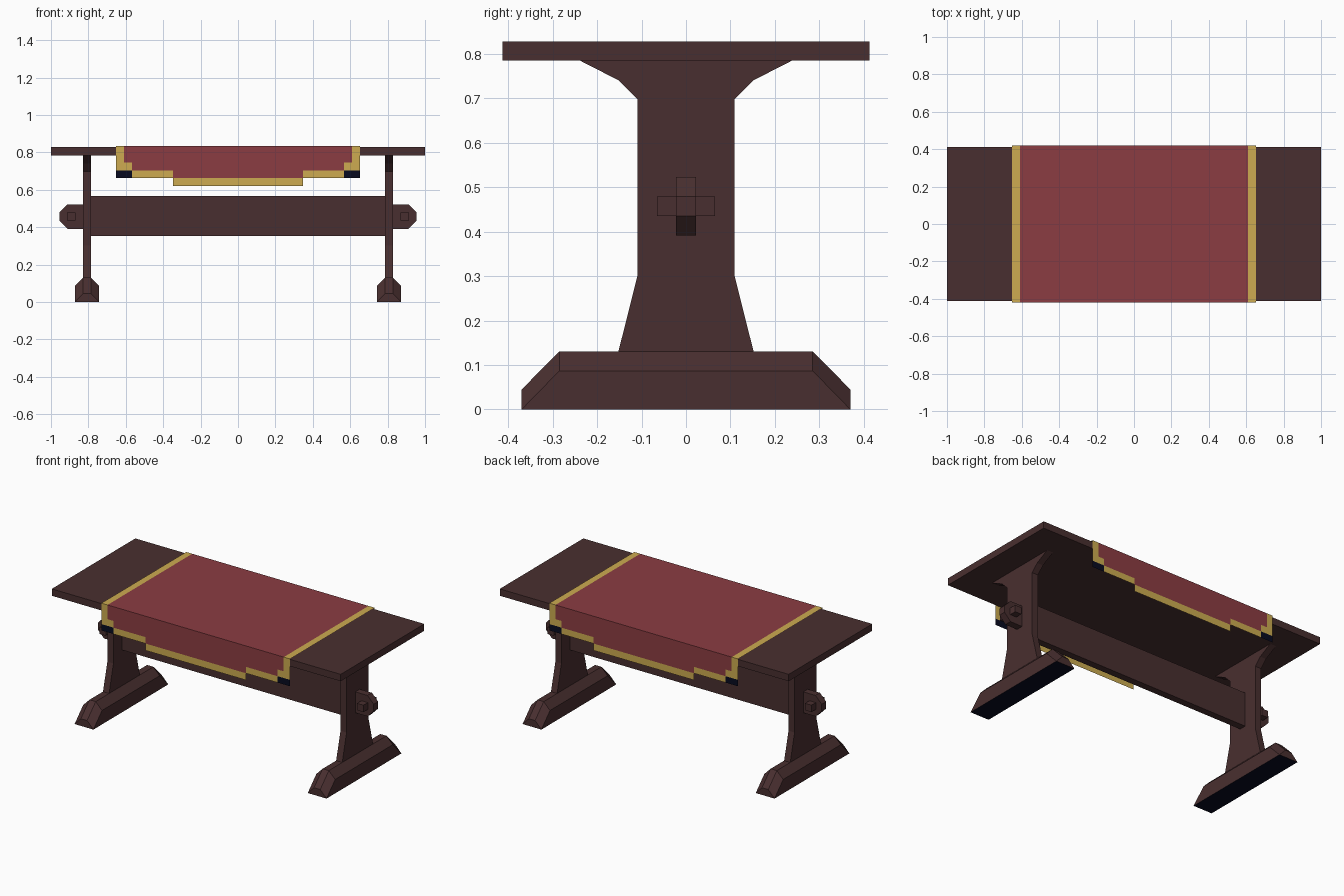
import bpy, bmesh

if "Cube" in bpy.data.objects:
    bpy.data.objects.remove(bpy.data.objects["Cube"])


def material(name, rgb):
    m = bpy.data.materials.new(name)
    m.diffuse_color = (*rgb, 1)
    m.use_nodes = True
    m.node_tree.nodes["Principled BSDF"].inputs["Base Color"].default_value = m.diffuse_color
    return m


WOOD = material("dark wood", (0.066, 0.028, 0.029))
RED = material("red cloth", (0.26, 0.046, 0.055))
GOLD = material("gold trim", (0.61, 0.41, 0.082))
NAVY = material("navy", (0.002, 0.003, 0.014))


def finish(bm, name, mats, fix_normals=True):
    if fix_normals:
        bmesh.ops.recalc_face_normals(bm, faces=bm.faces)
    me = bpy.data.meshes.new(name)
    bm.to_mesh(me)
    bm.free()
    for m in mats:
        me.materials.append(m)
    ob = bpy.data.objects.new(name, me)
    bpy.context.collection.objects.link(ob)
    return ob


def prism(name, points, axis, lo, hi):
    """Extrude a profile along x (points are y,z) or y (points are x,z)."""
    bm = bmesh.new()

    def place(p, d):
        return (d, p[0], p[1]) if axis == 'x' else (p[0], d, p[1])
    a = [bm.verts.new(place(p, lo)) for p in points]
    b = [bm.verts.new(place(p, hi)) for p in points]
    bm.faces.new(a)
    bm.faces.new(b)
    n = len(a)
    for i in range(n):
        j = (i + 1) % n
        bm.faces.new((a[i], a[j], b[j], b[i]))
    return finish(bm, name, [WOOD])


def rect(u0, u1, v0, v1):
    return [(u0, v0), (u1, v0), (u1, v1), (u0, v1)]


def foot(name, cx):
    """Bevelled foot: wide lower outline, narrow raised ridge, navy underside."""
    bm = bmesh.new()
    ys = (-0.37, -0.285, 0.285, 0.37)

    def row(x, zs):
        return [bm.verts.new((x, y, z)) for y, z in zip(ys, zs)]
    low, high = (0, 0.087, 0.087, 0), (0.045, 0.131, 0.131, 0.045)
    rows = [row(cx - 0.065, low), row(cx - 0.0215, high),
            row(cx + 0.0215, high), row(cx + 0.065, low)]
    for r, s in zip(rows, rows[1:]):
        for i in range(3):
            bm.faces.new((r[i], r[i + 1], s[i + 1], s[i]))
    bm.faces.new(rows[0])
    bm.faces.new(rows[3])
    for i in (0, 3):
        bm.faces.new([r[i] for r in rows])
    base = bm.faces.new((rows[0][0], rows[0][3], rows[3][3], rows[3][0]))
    base.material_index = 1
    return finish(bm, name, [WOOD, NAVY])


# table top and long stretcher
prism("table_top", rect(-0.413, 0.413, 0.785, 0.828), 'x', -1, 1)
prism("stretcher", rect(-0.022, 0.022, 0.353, 0.566), 'x', -0.79, 0.79)

# trestle ends: leg board, foot, tenon and wedge on each side
half = [(0.152, 0.12), (0.152, 0.131), (0.109, 0.302), (0.109, 0.698),
        (0.152, 0.741), (0.24, 0.786)]
leg_profile = half + [(-y, z) for y, z in reversed(half)]
for side, s in (("left", -1), ("right", 1)):
    prism(side + "_leg", leg_profile, 'x', s * 0.786, s * 0.828)
    foot(side + "_foot", s * 0.807)
    tenon = [(0.82, 0.392), (0.912, 0.392), (0.955, 0.436),
             (0.955, 0.479), (0.912, 0.523), (0.82, 0.523)]
    prism(side + "_tenon", [(s * x, z) for x, z in tenon], 'y', -0.022, 0.022)
    prism(side + "_wedge", rect(s * 0.87, s * 0.914, 0.436, 0.479), 'y', -0.065, 0.065)

# cloth: top sheet and two stepped drapes, coloured by position
XS = [-0.652, -0.61, -0.567, -0.348, 0.348, 0.567, 0.61, 0.652]
ZS = [0.62, 0.663, 0.703, 0.745, 0.834]
Y = 0.419


def drape_colour(x, z):
    """0 red, 1 gold, 2 navy, None for no cloth."""
    x = abs(x)
    if x < 0.348:
        return 0 if z > 0.663 else 1
    if z < 0.663:
        return None
    if x < 0.567:
        return 0 if z > 0.703 else 1
    if z < 0.703:
        return 2
    return 0 if x < 0.61 and z > 0.745 else 1


bm = bmesh.new()


def quad(pts, colour):
    bm.faces.new([bm.verts.new(p) for p in pts]).material_index = colour


for x0, x1 in zip(XS, XS[1:]):
    mid = (x0 + x1) / 2
    quad([(x0, -Y, ZS[-1]), (x1, -Y, ZS[-1]), (x1, Y, ZS[-1]), (x0, Y, ZS[-1])],
         1 if abs(mid) > 0.61 else 0)
    for z0, z1 in zip(ZS, ZS[1:]):
        c = drape_colour(mid, (z0 + z1) / 2)
        if c is None:
            continue
        quad([(x0, -Y, z0), (x1, -Y, z0), (x1, -Y, z1), (x0, -Y, z1)], c)
        quad([(x1, Y, z0), (x0, Y, z0), (x0, Y, z1), (x1, Y, z1)], c)
bmesh.ops.remove_doubles(bm, verts=bm.verts, dist=0.0005)
finish(bm, "table_cloth", [RED, GOLD, NAVY], fix_normals=False)
